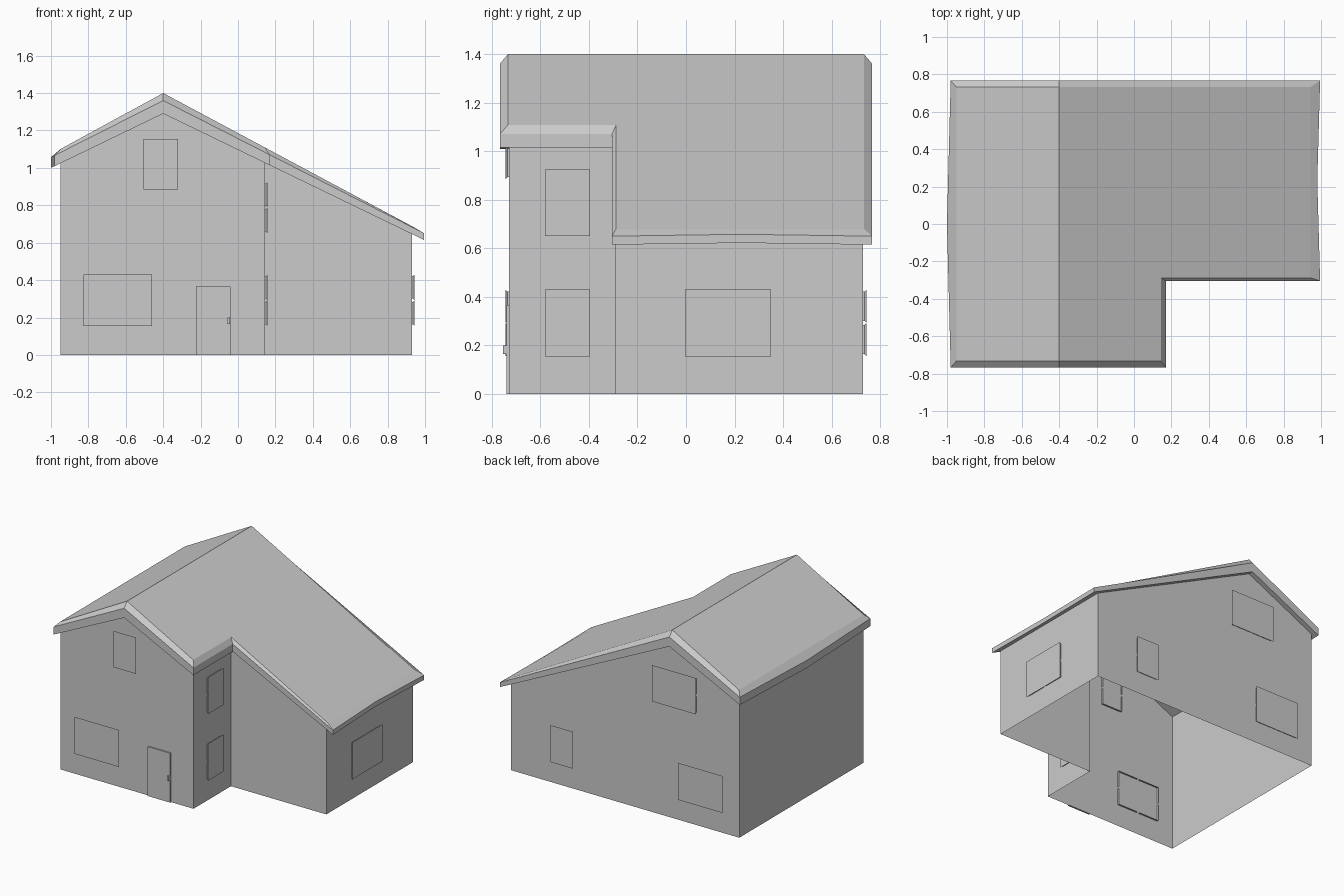
import bpy, bmesh, math
from mathutils import Vector, Matrix

if "Cube" in bpy.data.objects:
    bpy.data.objects.remove(bpy.data.objects["Cube"])

RIDGE_X = -0.4


def slope(peak, left, right):
    """Height function of a gable: falls away from the ridge at two rates."""
    return lambda x: peak - (left * (RIDGE_X - x) if x < RIDGE_X else right * (x - RIDGE_X))


top_z = slope(1.40, 0.545, 0.535)      # roof surface
rim_z = slope(1.36, 0.505, 0.509)      # upper edge of fascia
soffit_z = slope(1.29, 0.483, 0.484)   # underside


def finish(name, bm):
    bmesh.ops.recalc_face_normals(bm, faces=bm.faces)
    mesh = bpy.data.meshes.new(name)
    bm.to_mesh(mesh)
    bm.free()
    obj = bpy.data.objects.new(name, mesh)
    bpy.context.collection.objects.link(obj)
    return obj


def ring(bm, outline, height):
    return [bm.verts.new((x, y, height(x))) for x, y in outline]


def bridge(bm, a, b):
    n = len(a)
    for i in range(n):
        j = (i + 1) % n
        bm.faces.new((a[i], a[j], b[j], b[i]))


# Walls: open L-shaped shell rising to the underside of the roof
wall_outline = [(-0.95, -0.73), (RIDGE_X, -0.73), (0.145, -0.73), (0.145, -0.29),
                (0.93, -0.29), (0.93, 0.73), (RIDGE_X, 0.73), (-0.95, 0.73)]
bm = bmesh.new()
bridge(bm, ring(bm, wall_outline, lambda x: 0.0), ring(bm, wall_outline, soffit_z))
finish("walls", bm)

# Roof: chamfered slab with a long right slope and a notch at the front
outer = [(-0.98, -0.767), (RIDGE_X, -0.767), (0.17, -0.767), (0.17, -0.305),
         (0.995, -0.305), (0.98, 0.23), (0.995, 0.767), (RIDGE_X, 0.767),
         (-0.98, 0.767), (-1.0, 0.0)]
inner = [(-0.95, -0.733), (RIDGE_X, -0.733), (0.145, -0.733), (0.145, -0.288),
         (0.945, -0.288), (0.945, 0.23), (0.945, 0.733), (RIDGE_X, 0.733),
         (-0.95, 0.733), (-0.95, 0.0)]
bm = bmesh.new()
crown = ring(bm, inner, top_z)
rim = ring(bm, outer, rim_z)
under = ring(bm, outer, soffit_z)
bridge(bm, crown, rim)
bridge(bm, rim, under)
for loop in (crown, under):
    bm.faces.new(loop[1:8])
    bm.faces.new([loop[0], loop[1], loop[7], loop[8], loop[9]])
finish("roof", bm)


def window(name, side, wall, u0, u1, z0, z1, cols):
    """Framed window on a wall; u runs along x (front, back) or y (right)."""
    mid, zc = (u0 + u1) / 2, (z0 + z1) / 2
    along, centre = {
        "front": (Vector((1, 0, 0)), (mid, wall, zc)),
        "back": (Vector((-1, 0, 0)), (mid, wall, zc)),
        "right": (Vector((0, 1, 0)), (wall, mid, zc)),
    }[side]
    up = Vector((0, 0, 1))
    frame = Matrix((along, up, along.cross(up))).transposed().to_4x4()
    bm = bmesh.new()
    bmesh.ops.create_grid(bm, x_segments=cols, y_segments=2, size=0.5)
    bmesh.ops.scale(bm, vec=(u1 - u0, z1 - z0, 1), verts=bm.verts)
    bmesh.ops.translate(bm, vec=(0, 0, 0.014), verts=bm.verts)
    rim_edges = [e for e in bm.edges if e.is_boundary]
    # recessed panes
    bmesh.ops.inset_individual(bm, faces=bm.faces[:], thickness=0.012, depth=-0.009)
    # frame sides and back
    ext = bmesh.ops.extrude_edge_only(bm, edges=rim_edges)["geom"]
    bmesh.ops.translate(bm, vec=(0, 0, -0.017),
                        verts=[g for g in ext if isinstance(g, bmesh.types.BMVert)])
    bmesh.ops.holes_fill(bm, edges=[e for e in bm.edges if e.is_boundary], sides=0)
    bm.transform(Matrix.Translation(centre) @ frame)
    finish(name, bm)


window("front_upper_window", "front", -0.73, -0.505, -0.32, 0.885, 1.155, 1)
window("front_lower_window", "front", -0.73, -0.825, -0.46, 0.155, 0.43, 2)
window("side_upper_window", "right", 0.145, -0.58, -0.395, 0.65, 0.925, 1)
window("side_lower_window", "right", 0.145, -0.58, -0.395, 0.155, 0.43, 1)
window("right_window", "right", 0.93, -0.005, 0.35, 0.155, 0.43, 2)
window("back_upper_window", "back", 0.73, -0.605, -0.24, 0.83, 1.10, 2)
window("back_lower_window", "back", 0.73, -0.82, -0.455, 0.155, 0.43, 2)
window("back_small_window", "back", 0.73, 0.41, 0.595, 0.155, 0.43, 1)


def box(name, lo, hi):
    lo, hi = Vector(lo), Vector(hi)
    bm = bmesh.new()
    bmesh.ops.create_cube(bm, size=1)
    bmesh.ops.scale(bm, vec=hi - lo, verts=bm.verts)
    bmesh.ops.translate(bm, vec=(lo + hi) / 2, verts=bm.verts)
    finish(name, bm)


# Front door with handle
box("door", (-0.225, -0.74, 0), (-0.04, -0.727, 0.367))
box("door_handle", (-0.055, -0.754, 0.165), (-0.043, -0.738, 0.2))
